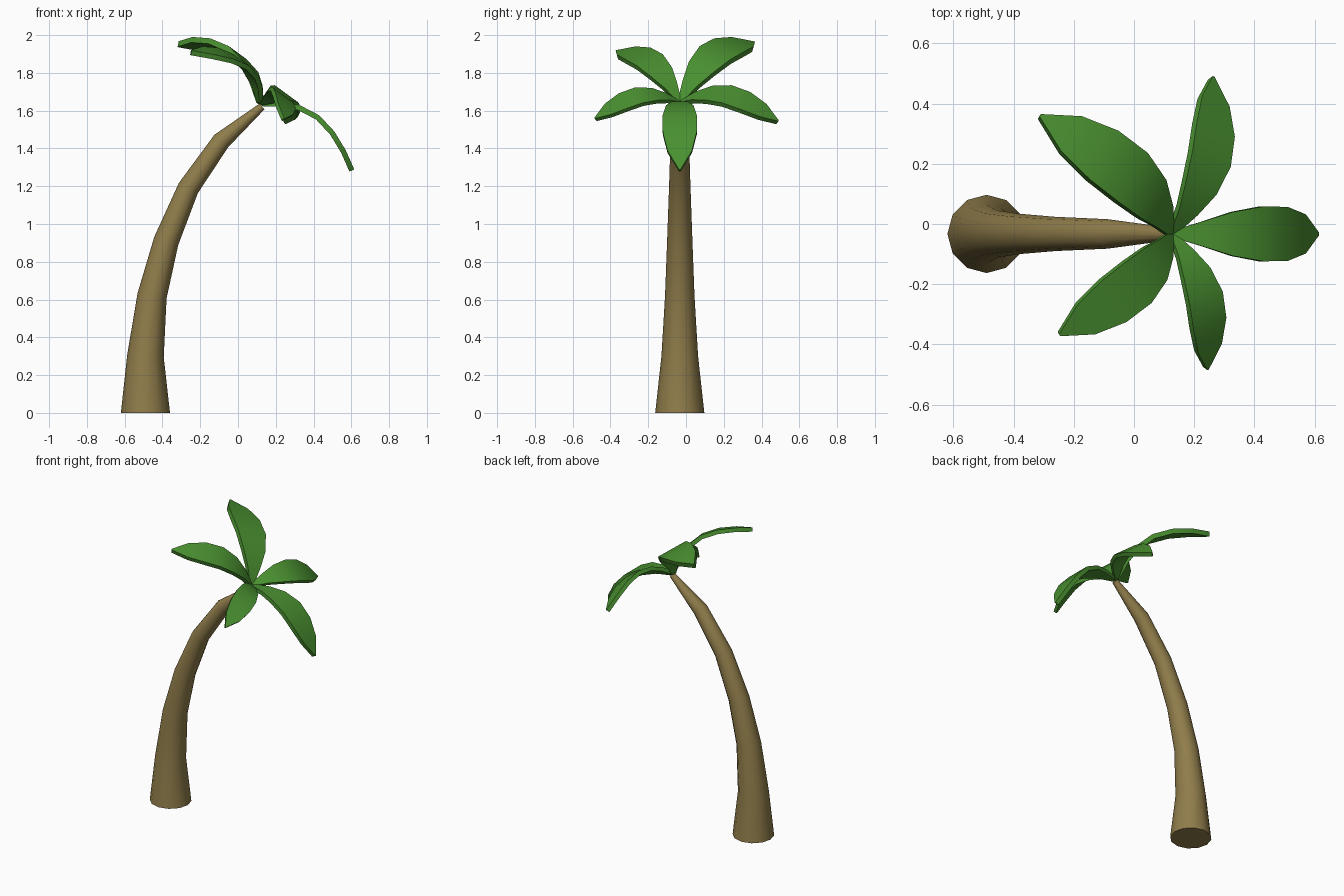
import bpy, bmesh, math
from mathutils import Vector

if "Cube" in bpy.data.objects:
    bpy.data.objects.remove(bpy.data.objects["Cube"])

def material(name, col):
    m = bpy.data.materials.new(name)
    m.diffuse_color = (*col, 1)
    m.use_nodes = True
    m.node_tree.nodes["Principled BSDF"].inputs["Base Color"].default_value = m.diffuse_color
    return m

bark = material("bark_brown", (0.28, 0.205, 0.07))
green = material("leaf_green", (0.068, 0.28, 0.03))
CY = -0.033

def finish(name, bm, mat):
    bmesh.ops.recalc_face_normals(bm, faces=bm.faces)
    me = bpy.data.meshes.new(name)
    bm.to_mesh(me)
    bm.free()
    me.materials.append(mat)
    ob = bpy.data.objects.new(name, me)
    bpy.context.collection.objects.link(ob)
    bpy.ops.object.select_all(action='DESELECT')
    ob.select_set(True)
    bpy.context.view_layer.objects.active = ob
    bpy.ops.object.shade_smooth_by_angle(angle=math.radians(35))
    return ob

# Trunk: 12-sided tapering tube along a leaning curve (x, z, radius)
path = [(-0.49, 0, 0.13), (-0.49, 0.30, 0.097), (-0.455, 0.62, 0.078), (-0.38, 0.91, 0.067),
        (-0.263, 1.19, 0.057), (-0.088, 1.44, 0.049), (0.127, 1.622, 0.02)]
bm = bmesh.new()
rings = []
for i, (x, z, r) in enumerate(path):
    a, b = path[max(i - 1, 0)], path[min(i + 1, len(path) - 1)]
    t = Vector((b[0] - a[0], 0, b[1] - a[1])).normalized()
    side = Vector((t.z, 0, -t.x))
    ring = []
    for k in range(12):
        w = k * math.tau / 12
        ring.append(bm.verts.new(Vector((x, CY, z)) + side * (r * math.cos(w))
                                 + Vector((0, r * math.sin(w), 0))))
    rings.append(ring)
for p, q in zip(rings, rings[1:]):
    for k in range(12):
        bm.faces.new((p[k], p[(k + 1) % 12], q[(k + 1) % 12], q[k]))
bm.faces.new(rings[0])
bm.faces.new(rings[-1])
finish("trunk", bm, bark)

# Leaves: one arched blade (reach, height, half width) fanned round the tilted crown axis
blade = [(0, 0, 0.012), (0.085, 0.06, 0.043), (0.174, 0.10, 0.073), (0.287, 0.117, 0.091),
         (0.402, 0.095, 0.09), (0.51, 0.05, 0.065), (0.605, -0.005, 0.004)]
THICK = 0.028
crown = Vector((0.13, CY, 1.65))
axis = Vector((0.59, 0, 0.807)).normalized()
down = Vector((axis.z, 0, -axis.x))
across = Vector((0, 1, 0))
for n, size in enumerate((1.0, 0.91, 1.11, 0.947, 0.785)):
    w = n * math.tau / 5
    out = down * math.cos(w) + across * math.sin(w)
    wide = axis.cross(out)
    bm = bmesh.new()
    rows = []
    for i, (u, h, hw) in enumerate(blade):
        a, b = blade[max(i - 1, 0)], blade[min(i + 1, len(blade) - 1)]
        t = Vector((b[0] - a[0], b[1] - a[1])).normalized()
        up = axis * t.x - out * t.y
        top = out * u + axis * h
        rows.append([bm.verts.new(crown + size * (top + wide * (s * hw) - up * d))
                     for s, d in ((-1, 0), (1, 0), (1, THICK), (-1, THICK))])
    for p, q in zip(rows, rows[1:]):
        for k in range(4):
            bm.faces.new((p[k], p[(k + 1) % 4], q[(k + 1) % 4], q[k]))
    bm.faces.new(rows[0])
    bm.faces.new(rows[-1])
    finish(f"leaf_{n + 1}", bm, green)
